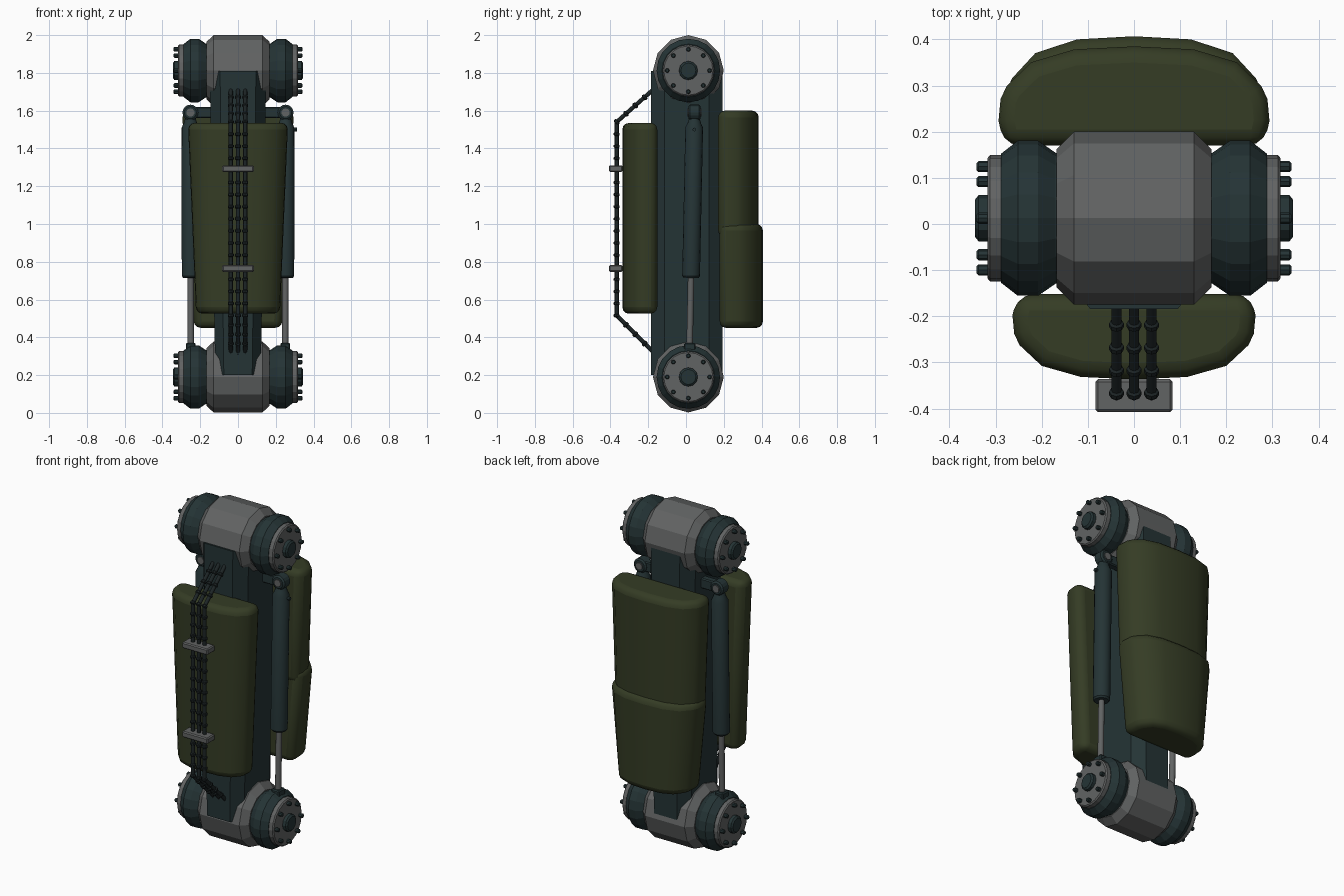
import bpy, bmesh, math
from mathutils import Vector

cube = bpy.data.objects.get("Cube")
if cube:
    bpy.data.objects.remove(cube, do_unlink=True)


def material(name, rgb):
    m = bpy.data.materials.new(name)
    m.use_nodes = True
    col = (*rgb, 1)
    m.diffuse_color = col
    m.node_tree.nodes["Principled BSDF"].inputs["Base Color"].default_value = col
    return m


GREEN = material("olive armour", (0.035, 0.045, 0.018))
DARK = material("dark teal metal", (0.018, 0.034, 0.036))
GREY = material("grey metal", (0.12, 0.125, 0.125))
BLACK = material("cable rubber", (0.012, 0.018, 0.019))


def loft(name, rings, mat, smooth=None, bevel=0, segments=3):
    """Skin closed rings of points and cap both ends."""
    bm = bmesh.new()
    vr = [[bm.verts.new(p) for p in ring] for ring in rings]
    n = len(vr[0])
    for a, b in zip(vr, vr[1:]):
        for i in range(n):
            j = (i + 1) % n
            bm.faces.new((a[i], a[j], b[j], b[i]))
    bm.faces.new(vr[0][::-1])
    bm.faces.new(vr[-1])
    bmesh.ops.recalc_face_normals(bm, faces=bm.faces)
    me = bpy.data.meshes.new(name)
    bm.to_mesh(me)
    bm.free()
    ob = bpy.data.objects.new(name, me)
    bpy.context.collection.objects.link(ob)
    me.materials.append(mat)
    if bevel:
        mod = ob.modifiers.new("Bevel", "BEVEL")
        mod.width, mod.segments = bevel, segments
        mod.limit_method, mod.angle_limit = "ANGLE", math.radians(50)
    if smooth:
        bpy.ops.object.select_all(action="DESELECT")
        ob.select_set(True)
        bpy.context.view_layer.objects.active = ob
        bpy.ops.object.shade_smooth_by_angle(angle=math.radians(smooth))
    return ob


def lathe(name, start, axis, profile, sides, mat, smooth=None):
    """Turn (distance, radius) pairs around an axis."""
    start, axis = Vector(start), Vector(axis).normalized()
    u = axis.cross(Vector((0, 1, 0)))
    if u.length < 0.1:
        u = Vector((0, 0, 1))
    u.normalize()
    v = axis.cross(u)
    ang = [math.tau * i / sides for i in range(sides)]
    rings = [[start + axis * d + (u * math.cos(a) + v * math.sin(a)) * r for a in ang]
             for d, r in profile]
    return loft(name, rings, mat, smooth)


def box(name, centre, half, mat, bevel=0.006):
    c, h = Vector(centre), Vector(half)
    corners = [(-1, -1), (1, -1), (1, 1), (-1, 1)]
    rings = [[c + Vector((sx * h.x, sy * h.y, sz * h.z)) for sx, sy in corners]
             for sz in (-1, 1)]
    return loft(name, rings, mat, bevel=bevel, segments=1)


# Central beam: octagonal section narrowing slightly to the foot
def octagon(face, side, z):
    y0, y1, c = -0.184, 0.193, 0.07
    half = [(face, y0), (side, y0 + c), (side, y1 - c), (face, y1)]
    return [(x, y, z) for x, y in half] + [(-x, y, z) for x, y in half[::-1]]


loft("beam", [octagon(0.075, 0.12, 0.2), octagon(0.095, 0.15, 1.81)], DARK)

# End joints, each with a drum, collars, end discs, caps and bolts
JY = 0.0125
for end, z in (("lower", 0.19), ("upper", 1.8125)):
    lathe(end + "_drum", (0, JY, z), (1, 0, 0),
          [(-0.168, 0.15), (-0.13, 0.1875), (0.13, 0.1875), (0.168, 0.15)], 12, GREY)
    for side, s in (("left", 1), ("right", -1)):
        tag = end + "_" + side
        ax = (s, 0, 0)
        lathe(tag + "_collar", (0, JY, z), ax,
              [(0.15, 0.14), (0.17, 0.142), (0.208, 0.168), (0.252, 0.168), (0.288, 0.14)],
              20, DARK)
        lathe(tag + "_disc", (0, JY, z), ax,
              [(0.28, 0.137), (0.312, 0.137), (0.318, 0.13)], 20, GREY)
        lathe(tag + "_cap", (0, JY, z), ax,
              [(0.31, 0.05), (0.337, 0.05), (0.345, 0.04)], 12, DARK)
        for k in range(8):
            a = math.tau * k / 8
            lathe(tag + "_bolt", (0, JY + 0.112 * math.cos(a), z + 0.112 * math.sin(a)), ax,
                  [(0.31, 0.012), (0.337, 0.012), (0.341, 0.008)], 8, DARK)


# Curved armour plates
OUTLINE = [(0.96, 0), (1, 0.25), (0.985, 0.47), (0.94, 0.6), (0.76, 0.84), (0.44, 0.97)]


def armour(name, levels, y_in, y_out, bevel):
    rings = []
    for z, w in levels:
        half = [(x * w, y_in + d * (y_out - y_in)) for x, d in OUTLINE]
        rings.append([(x, y, z) for x, y in half] + [(0, y_out, z)]
                     + [(-x, y, z) for x, y in half[::-1]])
    return loft(name, rings, GREEN, smooth=40, bevel=bevel)


armour("front_armour", [(0.525, 0.222), (1.535, 0.265)], -0.152, -0.337, 0.035)
armour("rear_upper_armour", [(0.93, 0.27), (1.6, 0.295)], 0.17, 0.385, 0.035)
armour("rear_lower_armour", [(0.45, 0.232), (1.0, 0.285)], 0.178, 0.407, 0.035)

# Side pistons
for side, s in (("left", 1), ("right", -1)):
    foot, head = Vector((s * 0.25, 0.018, 0.3)), Vector((s * 0.252, 0.045, 1.59))
    d = head - foot
    lathe(side + "_piston_rod", foot, d, [(0, 0.017), (0.5, 0.017)], 12, GREY, 40)
    lathe(side + "_piston_body", foot, d,
          [(0.415, 0.04), (0.425, 0.047), (1.21, 0.047), (1.235, 0.035), (1.28, 0.022)],
          16, DARK, 30)
    lathe(side + "_piston_eye", head - Vector((0, 0.032, 0)), (0, 1, 0),
          [(0, 0.032), (0.008, 0.042), (0.056, 0.042), (0.064, 0.032)], 16, DARK)
    lathe(side + "_eye_pin", head - Vector((0, 0.038, 0)), (0, 1, 0),
          [(0, 0.022), (0.076, 0.022)], 10, GREY)
    box(side + "_eye_mount", (s * 0.19, 0.045, 1.59), (0.06, 0.022, 0.03), DARK)
    box(side + "_foot_clevis", (s * 0.25, 0.02, 0.335), (0.026, 0.03, 0.035), DARK)
lathe("piston_port", (0.29, 0.044, 1.5), (1, 0, 0), [(0, 0.01), (0.022, 0.01)], 8, DARK)

# Three ribbed cables running over the front armour
PATH = [(-0.17, 1.715), (-0.367, 1.54), (-0.367, 0.515), (-0.17, 0.318)]
for label, x in (("right", -0.038), ("middle", 0), ("left", 0.038)):
    pts = [Vector((x, y, z)) for y, z in PATH]
    for a, b in zip(pts, pts[1:]):
        d = b - a
        lathe(label + "_cable", a, d, [(0, 0.011), (d.length, 0.011)], 8, BLACK, 50)
        steps = max(3, round(d.length / 0.065))
        for k in range(1, steps + 1):
            lathe(label + "_cable_ring", a + d * (k / steps), d,
                  [(-0.009, 0.011), (-0.005, 0.016), (0.005, 0.016), (0.009, 0.011)], 8, BLACK)

# Cable clamps
for label, z in (("lower", 0.765), ("upper", 1.293)):
    box(label + "_clamp", (0, -0.372, z), (0.084, 0.036, 0.018), GREY)
